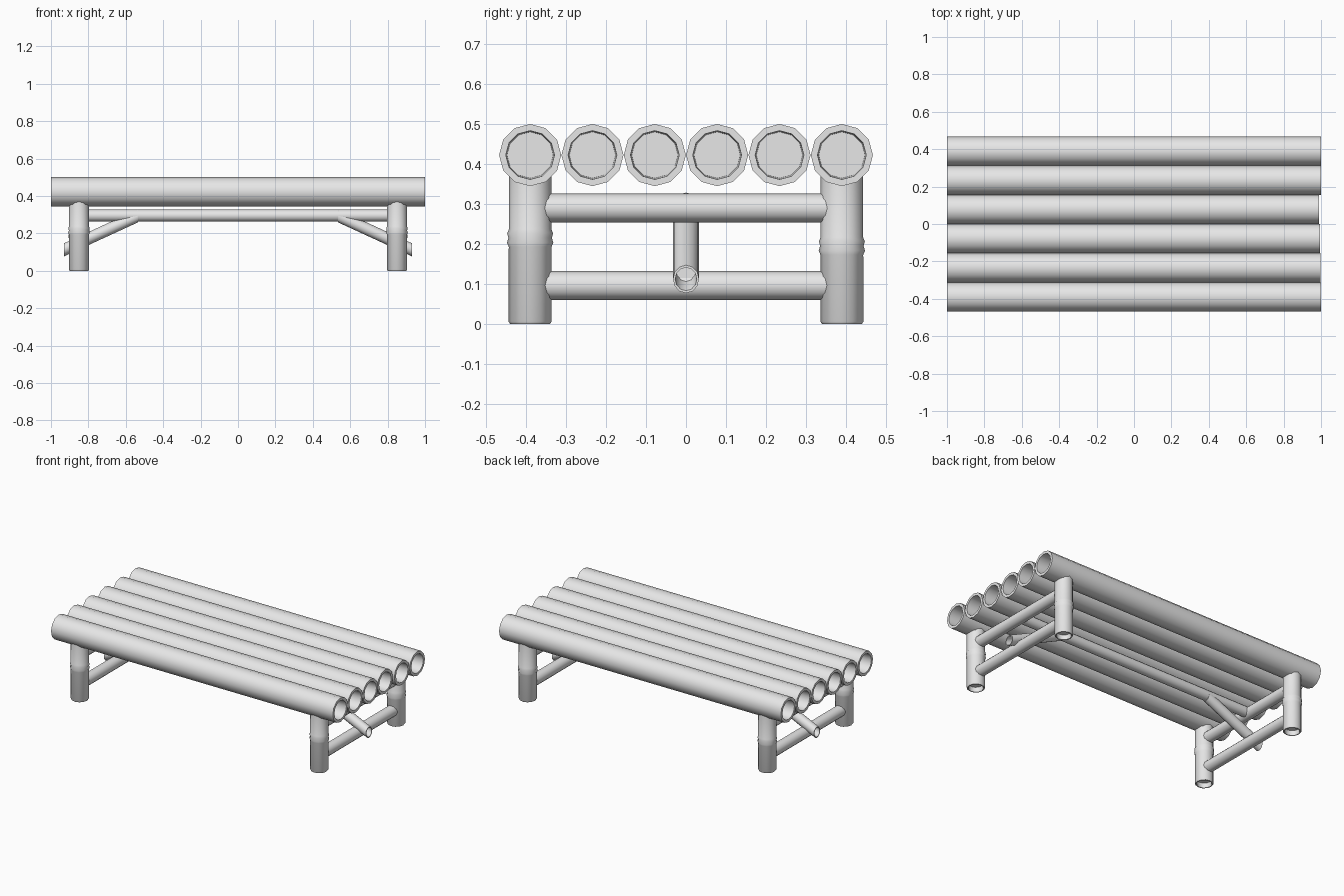
import bpy, bmesh, math
from mathutils import Matrix, Vector

if "Cube" in bpy.data.objects:
    bpy.data.objects.remove(bpy.data.objects["Cube"])

SIDES = 12
bamboo = bpy.data.materials.new("pale_grey_bamboo")
bamboo.diffuse_color = (0.8, 0.8, 0.8, 1)
bamboo.use_nodes = True
bamboo.node_tree.nodes["Principled BSDF"].inputs["Base Color"].default_value = bamboo.diffuse_color


def lathe(name, profile, matrix):
    """Spin (position, radius) points round the x axis, close both ends, then place."""
    bm = bmesh.new()
    rings = []
    for x, r in profile:
        rings.append([bm.verts.new((x, r * math.sin(a), r * math.cos(a)))
                      for a in (2 * math.pi * i / SIDES for i in range(SIDES))])
    for a, b in zip(rings, rings[1:]):
        for i in range(SIDES):
            j = (i + 1) % SIDES
            bm.faces.new((a[i], a[j], b[j], b[i]))
    bm.faces.new(rings[0])
    bm.faces.new(rings[-1])
    bm.transform(matrix)
    bmesh.ops.recalc_face_normals(bm, faces=bm.faces)
    mesh = bpy.data.meshes.new(name)
    bm.to_mesh(mesh)
    bm.free()
    mesh.materials.append(bamboo)
    obj = bpy.data.objects.new(name, mesh)
    bpy.context.collection.objects.link(obj)
    bpy.ops.object.select_all(action='DESELECT')
    obj.select_set(True)
    bpy.context.view_layer.objects.active = obj
    bpy.ops.object.shade_smooth_by_angle(angle=math.radians(40))
    return obj


def hollow(a, b, r, inner, depth):
    """Cane profile with a blind hole in each end."""
    return [(a + depth, inner * 0.95), (a, inner), (a, r),
            (b, r), (b, inner), (b - depth, inner * 0.95)]


along_y = Matrix.Rotation(math.pi / 2, 4, 'Z')
along_z = Matrix.Rotation(-math.pi / 2, 4, 'Y')


def at(x, y, z):
    return Matrix.Translation(Vector((x, y, z)))


# Seat canes, side by side, with slightly uneven right ends
for i, end in enumerate((1.0, 0.997, 0.995, 0.99, 1.0, 1.0)):
    lathe(f"seat_cane_{i + 1}", hollow(-1, end, 0.0777, 0.061, 0.08),
          at(0, (i - 2.5) * 0.156, 0.4225))

for sx, side in ((-1, "left"), (1, "right")):
    # Legs with a swollen joint and a recessed foot
    for sy, face, joint in ((-1, "front", 0.215), (1, "back", 0.195)):
        leg = [(0.03, 0.042), (0.0, 0.044), (0.0, 0.050), (0.006, 0.054),
               (joint - 0.022, 0.0535), (joint - 0.012, 0.058), (joint, 0.0545),
               (joint + 0.012, 0.0575), (joint + 0.022, 0.053), (0.42, 0.053)]
        lathe(f"{face}_{side}_leg", leg, at(sx * 0.85, sy * 0.39, 0) @ along_z)

    # Cross rails between the front and back legs
    for z, level in ((0.29, "upper"), (0.096, "lower")):
        lathe(f"{level}_{side}_cross_rail", [(-0.38, 0.036), (0.38, 0.036)],
              at(sx * 0.85, 0, z) @ along_y)

    # Sloping brace, sheared so its outer end is cut upright
    slope = Matrix.Identity(4)
    slope[2][0] = -0.46
    mirror = Matrix.Diagonal((sx, 0.93, 1, 1))
    lathe(f"{side}_brace", hollow(-0.395, 0, 0.035, 0.029, 0.05),
          at(sx * 0.93, 0, 0.112) @ mirror @ slope)

# Long rail under the middle of the seat
lathe("long_rail", [(-0.85, 0.0325), (0.85, 0.0325)], at(0, 0, 0.295))
